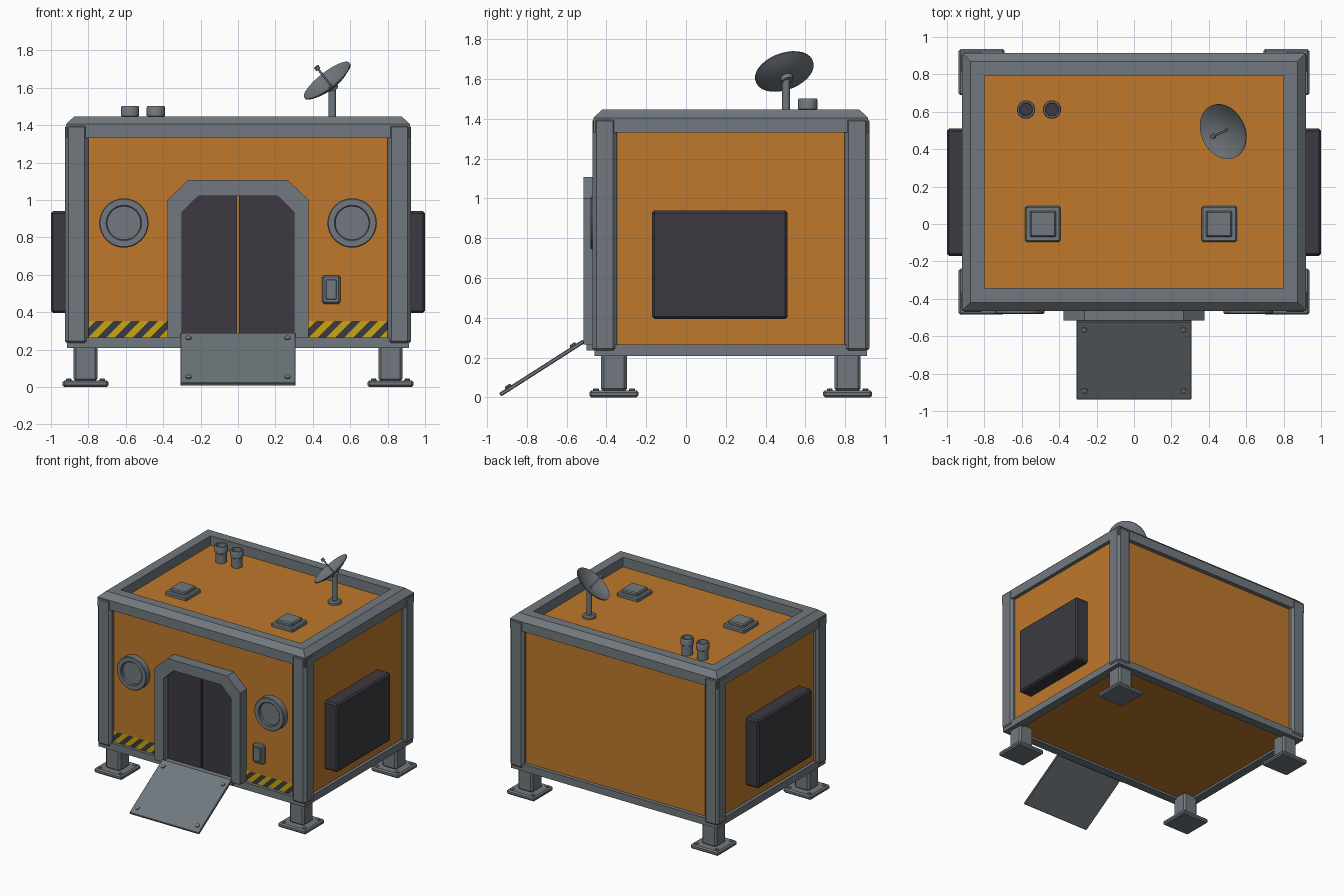
import bpy, bmesh, math
from mathutils import Vector, Matrix

if "Cube" in bpy.data.objects:
    bpy.data.objects.remove(bpy.data.objects["Cube"])


def material(name, rgb):
    m = bpy.data.materials.new(name)
    m.diffuse_color = (*rgb, 1)
    m.use_nodes = True
    m.node_tree.nodes["Principled BSDF"].inputs["Base Color"].default_value = m.diffuse_color
    return m


ORANGE = material("orange_panel", (0.52, 0.19, 0.025))
GREY = material("steel_grey", (0.165, 0.19, 0.21))
DARK = material("dark_charcoal", (0.045, 0.042, 0.052))
YELLOW = material("warning_yellow", (0.58, 0.39, 0.004))
CY = 0.225  # middle of the cabin along y


def finish(name, bm, *mats, smooth=False):
    bmesh.ops.recalc_face_normals(bm, faces=bm.faces)
    me = bpy.data.meshes.new(name)
    bm.to_mesh(me)
    bm.free()
    for m in mats:
        me.materials.append(m)
    ob = bpy.data.objects.new(name, me)
    bpy.context.collection.objects.link(ob)
    if smooth:
        bpy.context.view_layer.objects.active = ob
        ob.select_set(True)
        bpy.ops.object.shade_smooth_by_angle(angle=math.radians(35))
        ob.select_set(False)
    return ob


def box(name, lo, hi, mat, bevel=0.0):
    bm = bmesh.new()
    lo, hi = Vector(lo), Vector(hi)
    bmesh.ops.create_cube(bm, size=1, matrix=Matrix.Translation((lo + hi) / 2) @ Matrix.Diagonal((*(hi - lo), 1)))
    if bevel:
        bmesh.ops.bevel(bm, geom=bm.edges[:], offset=bevel, segments=1, affect='EDGES')
    return finish(name, bm, mat)


def prism(name, pts, y0, y1, mat):
    """Extrude an x-z outline along y."""
    bm = bmesh.new()
    f = bm.faces.new([bm.verts.new((x, y0, z)) for x, z in pts])
    ext = bmesh.ops.extrude_face_region(bm, geom=[f])["geom"]
    bmesh.ops.translate(bm, vec=(0, y1 - y0, 0), verts=[v for v in ext if isinstance(v, bmesh.types.BMVert)])
    return finish(name, bm, mat)


def lathe(name, profile, loc, axis, mats, segs=32, closed=False, dark_from=None):
    """Spin (radius, height) points round an axis; bands from dark_from on use the second material."""
    bm = bmesh.new()
    rot = Vector((0, 0, 1)).rotation_difference(Vector(axis)).to_matrix()
    rings = []
    for r, h in profile:
        n = 1 if r == 0 else segs
        rings.append([bm.verts.new(Vector(loc) + rot @ Vector(
            (r * math.cos(2 * math.pi * i / segs), r * math.sin(2 * math.pi * i / segs), h))) for i in range(n)])
    pairs = list(zip(rings, rings[1:])) + ([(rings[-1], rings[0])] if closed else [])
    for k, (a, b) in enumerate(pairs):
        for i in range(segs):
            j = (i + 1) % segs
            vs = [a[i % len(a)], a[j % len(a)], b[j % len(b)], b[i % len(b)]]
            f = bm.faces.new(list(dict.fromkeys(vs)))
            if dark_from is not None and k >= dark_from:
                f.material_index = 1
    return finish(name, bm, *mats, smooth=True)


def rect_ring(name, hx, hy, profile, mat):
    """Sweep an (inset, z) section round a rectangle with mitred corners."""
    bm = bmesh.new()
    loops = [[bm.verts.new((sx * (hx - d), CY + sy * (hy - d), z)) for d, z in profile]
             for sx, sy in ((-1, -1), (1, -1), (1, 1), (-1, 1))]
    n = len(profile)
    for c in range(4):
        a, b = loops[c], loops[(c + 1) % 4]
        for i in range(n):
            j = (i + 1) % n
            bm.faces.new((a[i], a[j], b[j], b[i]))
    return finish(name, bm, mat)


def bolt(name, loc, axis=(0, 0, 1), r=0.015):
    lathe(name, [(0, 0), (r, 0), (r, 0.008), (r * 0.6, 0.012), (0, 0.012)], loc, axis, [GREY], 8)


# cabin shell and its frame
box("cabin_body", (-0.89, -0.43, 0.225), (0.89, 0.88, 1.37), ORANGE)
rect_ring("roof_rail", 0.92, 0.69, [(0, 1.33), (0, 1.405), (0.045, 1.447), (0.122, 1.447),
                                    (0.122, 1.36), (0.05, 1.33)], GREY)
rect_ring("floor_rail", 0.915, 0.685, [(0, 0.208), (0, 0.265), (0.04, 0.265), (0.07, 0.24), (0.07, 0.208)], GREY)
for sx in (-1, 1):
    for sy in (-1, 1):
        tag = ("left" if sx < 0 else "right") + ("_front" if sy < 0 else "_back")
        px, py = sx * 0.8625, CY + sy * 0.633
        box("post_" + tag, (px - 0.0625, py - 0.0625, 0.225), (px + 0.0625, py + 0.0625, 1.41), GREY, 0.02)
        # leg and bolted foot pad
        lx, ly = sx * 0.815, CY + sy * 0.587
        box("leg_" + tag, (lx - 0.065, ly - 0.065, 0.03), (lx + 0.065, ly + 0.065, 0.235), GREY, 0.014)
        box("foot_" + tag, (lx - 0.123, ly - 0.123, 0), (lx + 0.123, ly + 0.123, 0.036), GREY, 0.01)
        for bx in (-1, 1):
            for by in (-1, 1):
                bolt("foot_bolt", (lx + bx * 0.09, ly + by * 0.09, 0.034))

# side panels
for sx in (-1, 1):
    x0, x1 = sorted((sx * 0.87, sx))
    box("side_panel", (x0, -0.17, 0.395), (x1, 0.51, 0.94), DARK, 0.012)

# doorway arch and two door leaves
outer = [(-0.378, 0.265), (-0.378, 1.0), (-0.265, 1.107), (0.265, 1.107), (0.378, 1.0), (0.378, 0.265)]
inner = [(0.3, 0.265), (0.3, 0.935), (0.21, 1.022), (-0.21, 1.022), (-0.3, 0.935), (-0.3, 0.265)]
prism("door_frame", outer + inner, -0.515, -0.42, GREY)
for sx in (-1, 1):
    prism("door_leaf", [(sx * x, z) for x, z in ((0.006, 0.265), (0.305, 0.265), (0.305, 0.935),
                                                 (0.21, 1.025), (0.006, 1.025))], -0.46, -0.425, DARK)
box("door_sill", (-0.3, -0.5, 0.235), (0.3, -0.43, 0.275), GREY)

# entry ramp with bolts
tilt = Matrix.Translation((0, -0.724, 0.148)) @ Matrix.Rotation(math.radians(32.6), 4, 'X')
ramp = box("ramp", (-0.308, -0.249, -0.01), (0.308, 0.249, 0.01), GREY, 0.004)
ramp.data.transform(tilt)
for bx in (-0.265, 0.265):
    for by in (-0.193, 0.193):
        bolt("ramp_bolt", tilt @ Vector((bx, by, 0.009)), tilt.to_3x3() @ Vector((0, 0, 1)), 0.017)

# round windows
for sx in (-1, 1):
    lathe("window", [(0.132, 0), (0.132, 0.05), (0.127, 0.055), (0.095, 0.055), (0.09, 0.05), (0.09, 0.03), (0, 0.03)],
          (sx * 0.61, -0.425, 0.877), (0, -1, 0), [GREY])

# keypad by the door
box("keypad", (0.45, -0.46, 0.445), (0.547, -0.42, 0.597), GREY, 0.01)
box("keypad_face", (0.47, -0.466, 0.467), (0.527, -0.45, 0.575), GREY, 0.004)


# diagonal warning strips, cut on slanted planes and coloured by band
def warning_strip(x0, x1, z0=0.265, z1=0.352, band=0.0475):
    bm = bmesh.new()
    bm.faces.new([bm.verts.new((x, -0.436, z)) for x, z in ((x0, z0), (x1, z0), (x1, z1), (x0, z1))])
    for k in range(-30, 30):
        bmesh.ops.bisect_plane(bm, geom=bm.verts[:] + bm.edges[:] + bm.faces[:],
                               plane_co=(x0 + k * band, -0.436, z0), plane_no=(1, 0, -1))
    for f in bm.faces:
        c = f.calc_center_median()
        f.material_index = math.floor(((c.x - x0) - (c.z - z0)) / band) % 2
    finish("warning_strip", bm, YELLOW, DARK)


warning_strip(-0.8, -0.378)
warning_strip(0.378, 0.8)

# roof hatches
for x in (-0.487, 0.455):
    box("hatch_base", (x - 0.095, -0.095, 1.36), (x + 0.095, 0.095, 1.4), GREY, 0.008)
    box("hatch_lid", (x - 0.07, -0.07, 1.39), (x + 0.07, 0.07, 1.425), GREY, 0.008)

# roof vents with dark bores
for x in (-0.577, -0.439):
    lathe("vent", [(0.043, 1.36), (0.043, 1.445), (0.049, 1.45), (0.049, 1.495), (0.045, 1.502), (0.036, 1.502),
                   (0.034, 1.44), (0, 1.44)], (x, 0.612, 0), (0, 0, 1), [GREY, DARK], 24, dark_from=6)

# satellite dish on a mast
n = Vector((-0.59, -0.277, 0.757)).normalized()
hub = Vector((0.475, 0.493, 1.64)) - n * 0.04
lathe("dish_mast", [(0.05, 1.36), (0.05, 1.385), (0.04, 1.395), (0.02, 1.395), (0.02, 1.6), (0, 1.6)],
      (0.505, 0.503, 0), (0, 0, 1), [GREY], 20)
curve = [(0.153 * t, 0.04 * t * t) for t in (0, 0.25, 0.5, 0.75, 1)]
lathe("dish", [(r, h - 0.006) for r, h in curve] + curve[::-1], hub, n, [GREY])
lathe("dish_hub", [(0, -0.025), (0.028, -0.025), (0.034, 0.0), (0, 0.0)], hub, n, [GREY], 16)
lathe("dish_feed", [(0.006, 0), (0.006, 0.115), (0.014, 0.118), (0.014, 0.136), (0, 0.138)], hub, n, [GREY], 12)
